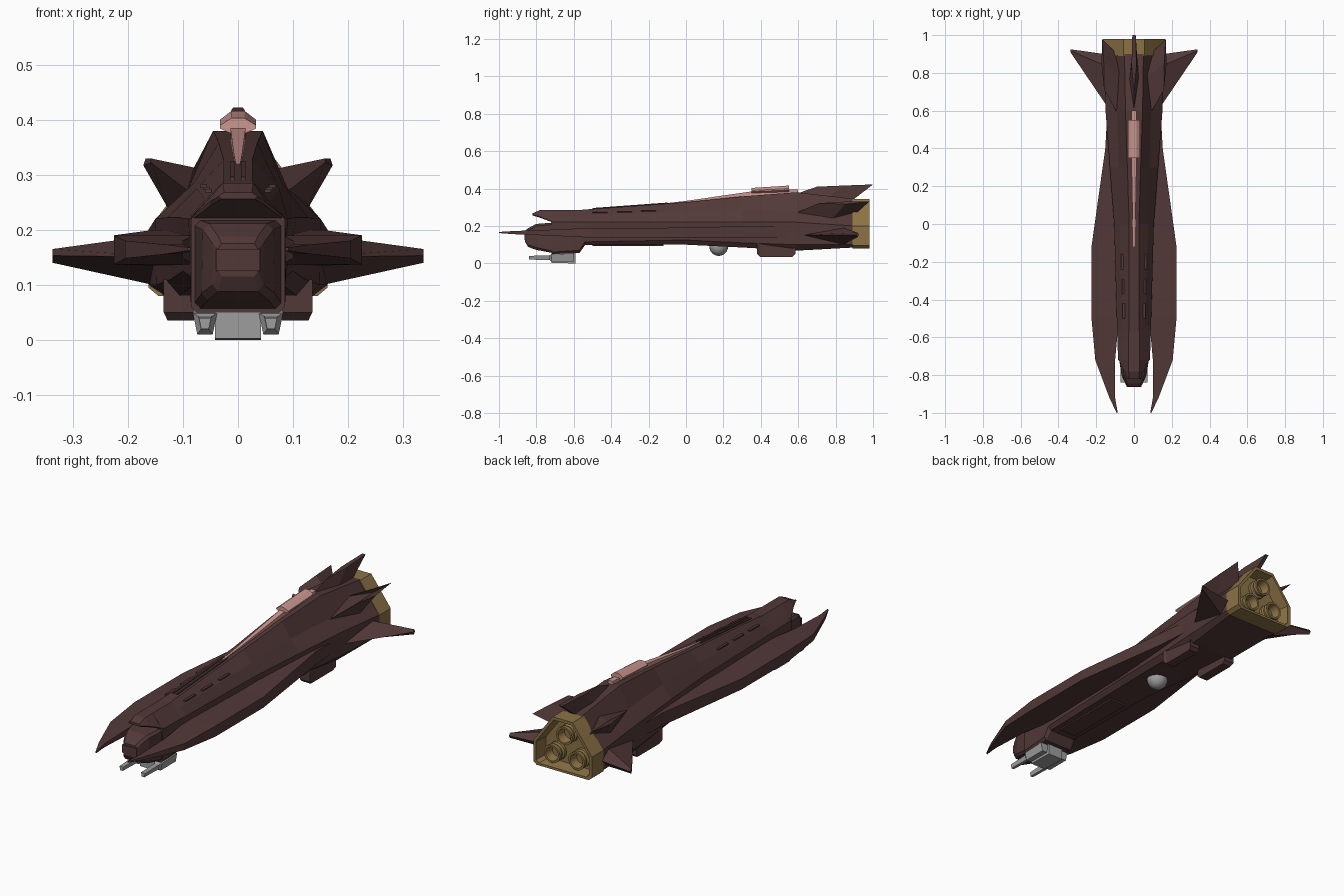
import bpy, bmesh, math
from mathutils import Matrix, Vector

cube = bpy.data.objects.get("Cube")
if cube:
    bpy.data.objects.remove(cube, do_unlink=True)


def material(name, rgb):
    m = bpy.data.materials.new(name)
    m.use_nodes = True
    m.diffuse_color = (*rgb, 1)
    bsdf = m.node_tree.nodes["Principled BSDF"]
    bsdf.inputs["Base Color"].default_value = (*rgb, 1)
    bsdf.inputs["Roughness"].default_value = 0.7
    return m


BROWN = material("dark maroon", (0.085, 0.04, 0.04))
PINK = material("dusty pink", (0.60, 0.31, 0.28))
GOLD = material("old gold", (0.26, 0.17, 0.06))
GREY = material("gun grey", (0.34, 0.34, 0.34))


def finish(name, bm, mat, mirror=False):
    bmesh.ops.recalc_face_normals(bm, faces=bm.faces)
    me = bpy.data.meshes.new(name)
    bm.to_mesh(me)
    bm.free()
    me.materials.append(mat)
    ob = bpy.data.objects.new(name, me)
    bpy.context.collection.objects.link(ob)
    if mirror:
        mod = ob.modifiers.new("mirror", 'MIRROR')
        mod.use_mirror_merge = False
    return ob


def loft(name, rings, mat, mirror=False):
    """Skin a list of equal-length point rings and cap both ends."""
    bm = bmesh.new()
    vs = [[bm.verts.new(p) for p in r] for r in rings]
    n = len(rings[0])
    for a, b in zip(vs, vs[1:]):
        for i in range(n):
            j = (i + 1) % n
            bm.faces.new((a[i], a[j], b[j], b[i]))
    bm.faces.new(vs[0])
    bm.faces.new(vs[-1][::-1])
    return finish(name, bm, mat, mirror)


def sym(y, half):
    """Full cross-section at y from its +x half."""
    pts = [(x, y, z) for x, z in half]
    return pts + [(-x, y, z) for x, z in reversed(half)]


def rect(y, x0, x1, z0, z1):
    return [(x0, y, z0), (x1, y, z0), (x1, y, z1), (x0, y, z1)]


def box(name, x, y, z, mat, mirror=False):
    return loft(name, [rect(y[0], *x, *z), rect(y[1], *x, *z)], mat, mirror)


# Main hull: bottom edge, lower side, upper side, shoulder, top edge
loft("hull", [sym(y, h) for y, h in [
    (-0.72, [(.075, .05), (.085, .06), (.085, .22), (.06, .25), (.028, .285)]),
    (-0.57, [(.075, .055), (.086, .07), (.088, .22), (.06, .25), (.028, .285)]),
    (-0.54, [(.07, .098), (.087, .115), (.09, .22), (.06, .255), (.026, .288)]),
    (0.0, [(.08, .1), (.1, .125), (.105, .222), (.075, .275), (.026, .327)]),
    (0.3, [(.1, .085), (.122, .11), (.128, .222), (.08, .285), (.035, .358)]),
    (0.59, [(.12, .068), (.148, .1), (.15, .22), (.09, .275), (.045, .38)]),
    (0.9, [(.14, .085), (.163, .1), (.163, .2), (.1, .275), (.05, .345)]),
]], BROWN)

# Blunt nose and overhanging brow
loft("nose", [sym(y, h) for y, h in [
    (-0.86, [(.03, .115), (.036, .125), (.036, .165), (.03, .175)]),
    (-0.845, [(.036, .088), (.046, .1), (.046, .175), (.036, .188)]),
    (-0.80, [(.055, .072), (.066, .085), (.064, .2), (.052, .211)]),
    (-0.71, [(.07, .055), (.08, .065), (.08, .208), (.07, .218)]),
]], BROWN)
loft("brow", [sym(y, h) for y, h in [
    (-0.82, [(.03, .256), (.036, .261), (.025, .268)]),
    (-0.78, [(.05, .244), (.052, .25), (.028, .285)]),
    (-0.71, [(.085, .218), (.085, .222), (.028, .285)]),
]], BROWN)
box("windscreen_panel", (-.04, .04), (-.863, -.85), (.125, .165), BROWN)

# Long forward-swept side wings
loft("side_wing", [rect(*s) for s in [
    (-1.0, .086, .092, .162, .168),
    (-0.92, .1, .13, .156, .173),
    (-0.72, .1, .205, .148, .18),
    (-0.5, .08, .225, .137, .19),
    (-0.12, .08, .225, .137, .19),
    (0.4, .09, .152, .135, .2),
    (0.62, .1, .14, .135, .19),
]], BROWN, True)

# Tail fins: horizontal, angled and upright
loft("tail_fin", [
    [(.12, .59, .15), (.155, .84, .19), (.16, .9, .15), (.155, .84, .1)],
    [(.337, .91, .153), (.337, .917, .165), (.337, .925, .153), (.337, .917, .14)],
], BROWN, True)
loft("angled_fin", [
    [(.09, .59, .27), (.065, .78, .31), (.09, .9, .26), (.125, .78, .235)],
    [(.158, .71, .322), (.16, .85, .33), (.168, .98, .33), (.172, .85, .317)],
], BROWN, True)
loft("upright_fin", [
    [(0, .57, .365), (.026, .75, .345), (.012, .88, .33), (-.012, .88, .33), (-.026, .75, .345)],
    [(0, .70, .41), (.013, .84, .416), (.009, 1.0, .422), (-.009, 1.0, .422), (-.013, .84, .416)],
], BROWN)

# Engine shroud: an open housing with a recessed floor
shroud = [(.145, .08), (.163, .095), (.163, .2), (.1, .285), (.055, .345)]


def shrunk(y, k):
    return sym(y, [(x * k, .195 + (z - .195) * k) for x, z in shroud])


loft("engine_shroud", [shrunk(.89, 1), shrunk(.98, 1), shrunk(.98, .9), shrunk(.915, .84)], GOLD)


def lathe(name, centre, profile, mat):
    """Tube around the y axis from (radius, y) points."""
    rings = []
    for r, y in profile:
        rings.append([(centre[0] + r * math.cos(a), y, centre[1] + r * math.sin(a))
                      for a in (math.tau * i / 16 for i in range(16))])
    return loft(name, rings, mat)


for label, c in (("top", (0, .258)), ("left", (.068, .15)), ("right", (-.068, .15))):
    ob = lathe(label + "_engine_nozzle", c,
               [(.045, .9), (.045, .93), (.036, .935), (.036, .945), (.045, .95),
                (.045, .968), (.035, .968), (.028, .925)], GOLD)
    ob.data.shade_smooth()
    ob.data.set_sharp_from_angle(angle=math.radians(35))

# Pink dorsal spine with its crosspiece
loft("dorsal_spine", [rect(y, -w, w, z0, z1) for y, w, z0, z1 in [
    (-.12, .004, .3, .32), (0.0, .007, .31, .334),
    (.36, .014, .34, .386), (.6, .014, .37, .396)]], PINK)
loft("spine_pod", [sym(y, h) for y, h in [
    (.35, [(.01, .374), (.033, .384), (.033, .39), (.012, .403)]),
    (.55, [(.01, .38), (.033, .392), (.033, .4), (.012, .416)]),
]], PINK)

# Dorsal rails ahead of the spine and slits along the shoulders
loft("dorsal_rail", [rect(-.5, .006, .014, .28, .296), rect(-.1, .006, .014, .31, .325)],
     BROWN, True)
for i in range(3):
    y = -.5 + i * .13
    x, z = .054 + i * .004, .268 + i * .004
    box("shoulder_slit_%d" % (i + 1), (x - .006, x + .006), (y, y + .08), (z, z + .006),
        BROWN, True)

# Belly panel, rear skids and sensor dome
box("belly_panel", (-.045, .045), (-.5, -.12), (.092, .105), BROWN)
loft("rear_skid", [rect(.38, .08, .135, .05, .11), rect(.395, .08, .128, .035, .11),
                   rect(.57, .08, .128, .035, .11), rect(.585, .08, .135, .05, .11)],
     BROWN, True)
bm = bmesh.new()
bmesh.ops.create_uvsphere(bm, u_segments=20, v_segments=12, radius=.05,
                          matrix=Matrix.Translation(Vector((0, .175, .09))))
dome = finish("sensor_dome", bm, GREY)
dome.data.shade_smooth()

# Chin gun mount with twin barrels
loft("gun_mount", [rect(-.72, -.042, .042, .002, .05), rect(-.59, -.042, .042, 0, .055)], GREY)


def barrel(y, w0, w1, z0, z1):
    c = .06
    return [(c - w0, y, z0), (c + w0, y, z0), (c + w1, y, z1), (c - w1, y, z1)]


loft("gun_barrel", [barrel(-.84, .007, .011, .02, .04), barrel(-.73, .008, .013, .018, .043),
                    barrel(-.72, .014, .022, .01, .048), barrel(-.6, .014, .022, .01, .054)],
     GREY, True)
